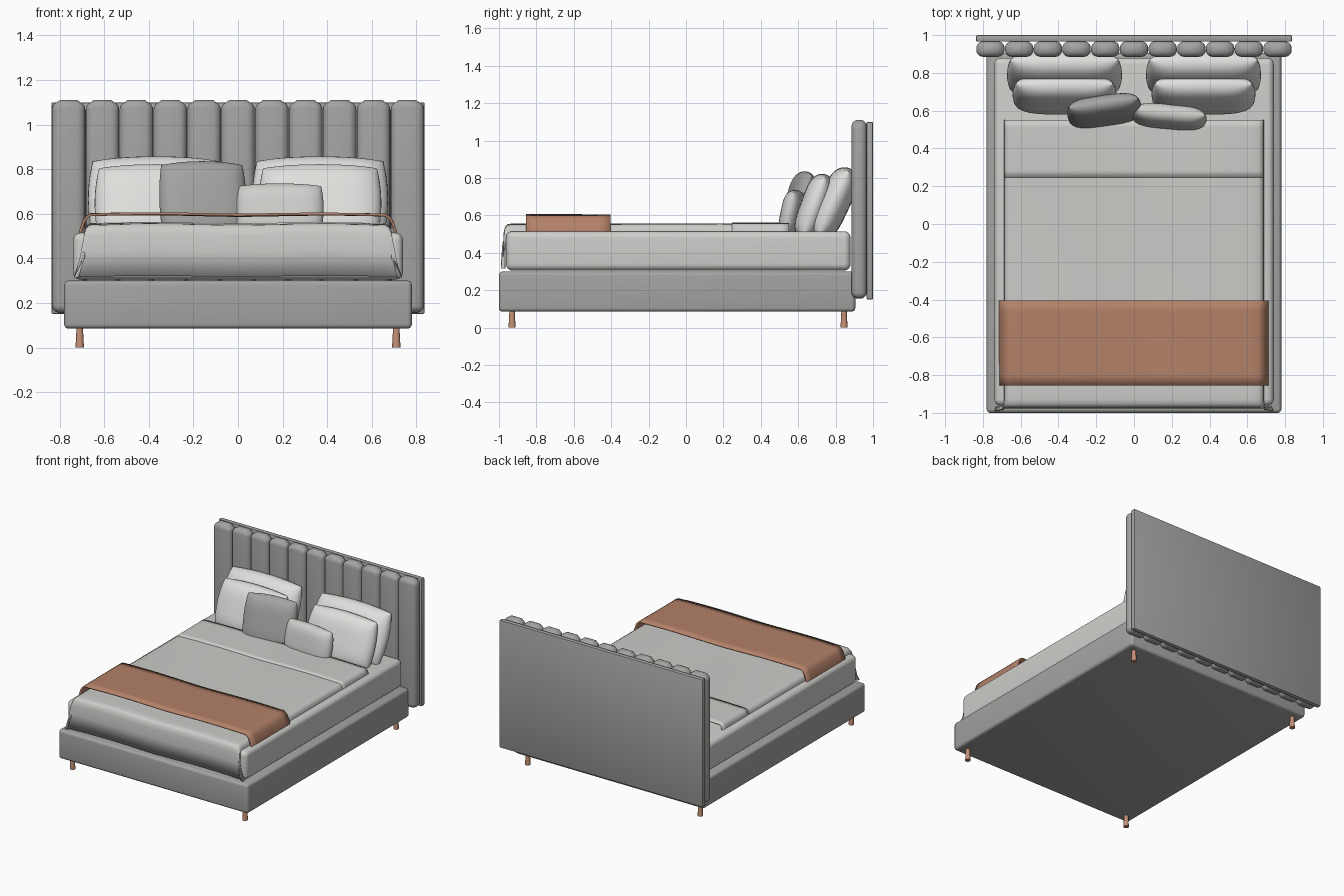
import bpy, bmesh, math
from mathutils import Vector

if "Cube" in bpy.data.objects:
    bpy.data.objects.remove(bpy.data.objects["Cube"])


def material(name, r, g, b):
    m = bpy.data.materials.new(name)
    m.diffuse_color = (r, g, b, 1)
    m.use_nodes = True
    m.node_tree.nodes["Principled BSDF"].inputs["Base Color"].default_value = m.diffuse_color
    return m


FRAME = material("grey upholstery", 0.37, 0.37, 0.36)
SHEET = material("pale mattress", 0.62, 0.62, 0.60)
COVER = material("light blanket", 0.60, 0.60, 0.58)
PILLOW = material("white pillow", 0.74, 0.74, 0.72)
CUSHION = material("grey cushion", 0.37, 0.37, 0.36)
THROW = material("terracotta throw", 0.45, 0.22, 0.14)
LEG = material("copper leg", 0.56, 0.28, 0.18)


def finish(name, bm, mat, angle=40):
    bmesh.ops.recalc_face_normals(bm, faces=bm.faces)
    me = bpy.data.meshes.new(name)
    bm.to_mesh(me)
    bm.free()
    me.materials.append(mat)
    ob = bpy.data.objects.new(name, me)
    bpy.context.collection.objects.link(ob)
    bpy.ops.object.select_all(action='DESELECT')
    ob.select_set(True)
    bpy.context.view_layer.objects.active = ob
    bpy.ops.object.shade_smooth_by_angle(angle=math.radians(angle))
    return ob


def rounded_box(name, lo, hi, radius, mat, segments=4):
    bm = bmesh.new()
    bmesh.ops.create_cube(bm, size=1)
    for v in bm.verts:
        v.co = Vector([(a + b) / 2 + c * (b - a) for a, b, c in zip(lo, hi, v.co)])
    bmesh.ops.bevel(bm, geom=bm.edges[:], offset=radius, segments=segments,
                    profile=0.5, affect='EDGES')
    return finish(name, bm, mat)


def pillow(name, centre, width, height, thick, tilt, yaw, mat, n=24):
    # two bulging sheets welded along the rim, corners slightly pulled in
    bm = bmesh.new()
    for side in (-1, 1):
        rows = []
        for j in range(n + 1):
            row = []
            for i in range(n + 1):
                u = math.sin(math.pi / 2 * (2 * i / n - 1))
                v = math.sin(math.pi / 2 * (2 * j / n - 1))
                bulge = math.sqrt(max(0, (1 - u ** 4) * (1 - v ** 4)))
                row.append(bm.verts.new((width / 2 * u * (1 - 0.07 * v * v),
                                         side * thick / 2 * bulge,
                                         height / 2 * v * (1 - 0.09 * u * u))))
            rows.append(row)
        for j in range(n):
            for i in range(n):
                bm.faces.new((rows[j][i], rows[j][i + 1], rows[j + 1][i + 1], rows[j + 1][i]))
    bmesh.ops.remove_doubles(bm, verts=bm.verts, dist=0.0002)
    ob = finish(name, bm, mat, 75)
    ob.location = centre
    ob.rotation_euler = (math.radians(-tilt), 0, math.radians(yaw))
    return ob


def cloth(name, side, ypath, top, floor, flare, wave, thick, mat):
    # side: (x, drop) points for one half; ypath: (y, drop) points along the bed
    half = [(side[0][0] * k / 16, 0) for k in range(1, 17)] + side[1:]
    xs = [(-x, d) for x, d in reversed(half)] + [(0, 0)] + half
    bm = bmesh.new()
    rows = []
    for y, dy in ypath:
        row = []
        for x, dx in xs:
            ripple = wave * (math.sin(7 * abs(x) - 1.2) + 0.5 * math.sin(5 * y + 3 * x))
            z = max(floor, top + ripple - dx - dy)
            row.append(bm.verts.new((x * (1 + flare * dy), y, z)))
        rows.append(row)
    for a, b in zip(rows, rows[1:]):
        for i in range(len(a) - 1):
            bm.faces.new((a[i], a[i + 1], b[i + 1], b[i]))
    ob = finish(name, bm, mat, 50)
    # keep the top side facing up, then thicken inward
    if ob.data.polygons[len(xs) // 2].normal.z < 0:
        ob.data.flip_normals()
    mod = ob.modifiers.new("thickness", 'SOLIDIFY')
    mod.thickness = thick
    mod.offset = -1
    return ob


def steps(a, b, n):
    return [(a + (b - a) * k / n, 0) for k in range(n + 1)]


# bed base and mattress
rounded_box("bed_base", (-0.78, -1.0, 0.085), (0.78, 0.905, 0.30), 0.02, FRAME)
rounded_box("mattress", (-0.74, -0.962, 0.305), (0.74, 0.88, 0.515), 0.035, SHEET, 6)

# headboard back panel and padded channels
rounded_box("headboard_panel", (-0.837, 0.965, 0.15), (0.837, 1.0, 1.10), 0.008, FRAME, 2)
for k in range(11):
    x = (k - 5) * 0.152
    ob = rounded_box(f"headboard_channel_{k + 1}", (x - 0.075, 0.885, 0.155),
                     (x + 0.075, 0.967, 1.103), 0.036, FRAME, 5)
    for v in ob.data.vertices:      # gently domed ends
        if abs(v.co.x - x) < 0.05 and v.co.z > 1.06:
            v.co.z += 0.008

# tapered legs
for sx in (-1, 1):
    for y, label in ((-0.93, "front"), (0.845, "back")):
        bm = bmesh.new()
        bmesh.ops.create_cone(bm, cap_ends=True, segments=20, radius1=0.019,
                              radius2=0.014, depth=0.095)
        bmesh.ops.translate(bm, verts=bm.verts, vec=(sx * 0.71, y, 0.0475))
        finish(f"{label}_leg_{'left' if sx < 0 else 'right'}", bm, LEG)

# blanket draped over the foot end, with a turned-down band near the pillows
blanket_side = [(0.66, 0), (0.675, 0.006), (0.685, 0.02), (0.69, 0.05), (0.69, 0.12)]
cloth("blanket", blanket_side,
      steps(0.54, -0.93, 30) + [(-0.955, 0.004), (-0.968, 0.018), (-0.975, 0.05),
                                (-0.978, 0.12), (-0.978, 0.235)],
      0.553, 0.315, 0.28, 0.003, 0.012, COVER)
cloth("blanket_fold", blanket_side, steps(0.55, 0.245, 8), 0.558, 0.42, 0, 0.003, 0.012, COVER)

# throw across the foot of the bed
cloth("throw", [(0.66, 0), (0.68, 0.01), (0.695, 0.03), (0.71, 0.07), (0.718, 0.11), (0.722, 0.27)],
      steps(-0.405, -0.855, 8), 0.602, 0.33, 0, 0.003, 0.012, THROW)

# pillows, mirrored pairs
for sx, label in ((-1, "left"), (1, "right")):
    pillow(f"back_pillow_{label}", (sx * 0.368, 0.79, 0.665), 0.61, 0.41, 0.17, 25, 0, PILLOW)
    pillow(f"front_pillow_{label}", (sx * 0.368, 0.685, 0.645), 0.55, 0.37, 0.15, 20, 0, PILLOW)

# accent cushions
pillow("square_cushion", (-0.157, 0.60, 0.655), 0.395, 0.37, 0.12, 14, 8, CUSHION)
pillow("lumbar_cushion", (0.185, 0.568, 0.615), 0.40, 0.245, 0.11, 12, -5, SHEET)
